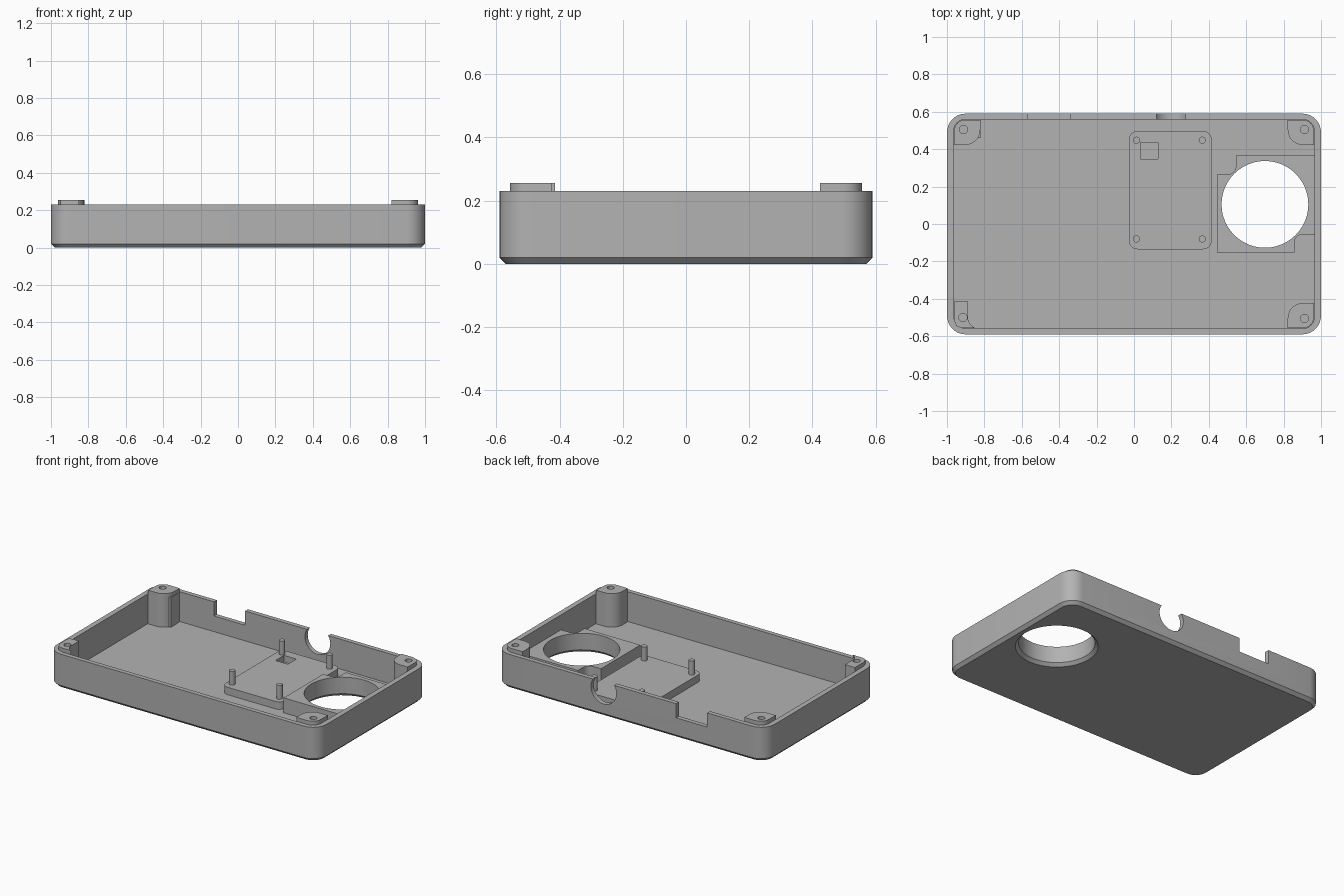
import bpy, bmesh, math
from mathutils import Vector, Matrix

if "Cube" in bpy.data.objects:
    bpy.data.objects.remove(bpy.data.objects["Cube"], do_unlink=True)

grey = bpy.data.materials.new("plain grey")
grey.use_nodes = True
grey.diffuse_color = (0.45, 0.45, 0.45, 1)
grey.node_tree.nodes["Principled BSDF"].inputs["Base Color"].default_value = grey.diffuse_color

WALL_TOP, FLOOR = 0.23, 0.03
BOARD_TOP, MOUNT_TOP, BOSS_TOP = 0.08, 0.13, 0.255


def rounded(corners, steps=8):
    """Outline with each right-angled corner (x, y, radius) rounded."""
    out = []
    for i, (x, y, r) in enumerate(corners):
        p = Vector((x, y))
        if r == 0:
            out.append(p)
            continue
        d1 = (Vector(corners[i - 1][:2]) - p).normalized()
        d2 = (Vector(corners[(i + 1) % len(corners)][:2]) - p).normalized()
        c = p + (d1 + d2) * r
        for k in range(steps + 1):
            t = k / steps * math.pi / 2
            out.append(c - (d2 * math.cos(t) + d1 * math.sin(t)) * r)
    return out


def rect(x0, y0, x1, y1, r=0):
    return rounded([(x0, y0, r), (x1, y0, r), (x1, y1, r), (x0, y1, r)])


def circle(x, y, r, n=48):
    return [Vector((x + r * math.cos(a), y + r * math.sin(a)))
            for a in (math.tau * k / n for k in range(n))]


def loft(name, rings, matrix=None):
    """Solid through a list of (outline, z) with both ends capped."""
    bm = bmesh.new()
    loops = [[bm.verts.new((p.x, p.y, z)) for p in outline] for outline, z in rings]
    for a, b in zip(loops, loops[1:]):
        for i in range(len(a)):
            j = (i + 1) % len(a)
            bm.faces.new((a[i], a[j], b[j], b[i]))
    bm.faces.new(loops[0][::-1])
    bm.faces.new(loops[-1])
    if matrix:
        bm.transform(matrix)
    bmesh.ops.recalc_face_normals(bm, faces=bm.faces)
    mesh = bpy.data.meshes.new(name)
    bm.to_mesh(mesh)
    bm.free()
    mesh.materials.append(grey)
    ob = bpy.data.objects.new(name, mesh)
    bpy.context.collection.objects.link(ob)
    return ob


def prism(name, outline, z0, z1, matrix=None):
    return loft(name, [(outline, z0), (outline, z1)], matrix)


def activate(ob):
    bpy.ops.object.select_all(action='DESELECT')
    ob.select_set(True)
    bpy.context.view_layer.objects.active = ob


def cut(ob, *cutters):
    activate(ob)
    for c in cutters:
        c.hide_render = True
        mod = ob.modifiers.new("cut", 'BOOLEAN')
        mod.operation, mod.solver, mod.object = 'DIFFERENCE', 'EXACT', c
        bpy.ops.object.modifier_apply(modifier=mod.name)


parts, cutters = [], []


def cutter(ob):
    cutters.append(ob)
    return ob


# Open tray with chamfered bottom edge
outer = rect(-1, -0.59, 1, 0.59, 0.1)
inner = rect(-0.965, -0.56, 0.965, 0.56, 0.065)
base = rect(-0.98, -0.57, 0.98, 0.57, 0.08)
tray = loft("tray", [(base, 0), (outer, 0.02), (outer, WALL_TOP), (inner, WALL_TOP), (inner, FLOOR)])
parts.append(tray)

# Fan mount: square block with two relieved corners
mount = prism("fan_mount", rounded([
    (0.445, -0.152, 0), (0.858, -0.152, 0), (0.858, -0.055, 0.045), (0.968, -0.055, 0),
    (0.968, 0.365, 0), (0.545, 0.365, 0), (0.545, 0.265, 0.045), (0.445, 0.265, 0)]),
    FLOOR, MOUNT_TOP)
parts.append(mount)

# Fan opening, flared at the underside
FAN = (0.7, 0.105)
opening = cutter(loft("fan_opening_cutter", [
    (circle(*FAN, 0.262), -0.01), (circle(*FAN, 0.232), 0.02), (circle(*FAN, 0.232), 0.3)]))
cut(mount, opening)

# Back wall cable notches
slot = cutter(prism("slot_cutter", rect(-0.57, 0.5, -0.34, 0.7), 0.135, 0.4))
port = cutter(prism("port_cutter", circle(0, 0, 0.094), -0.1, 0.1,
                    Matrix.Translation((0.198, 0.59, 0.178)) @ Matrix.Rotation(math.pi / 2, 4, 'X')))
cut(tray, opening, slot, port)

# Raised circuit board pad with a square pocket and four pins
pad = prism("board_pad", rect(-0.027, -0.135, 0.415, 0.497, 0.045), FLOOR, BOARD_TOP)
cut(pad, cutter(prism("pocket_cutter", rect(0.035, 0.347, 0.127, 0.437), 0.035, 0.2)))
parts.append(pad)
for x in (0.013, 0.365):
    for y in (-0.08, 0.448):
        parts.append(prism("board_pin", circle(x, y, 0.019, 20), BOARD_TOP - 0.01, 0.173))


# Screw bosses in the corners
def boss(name, outline, x, y):
    ob = prism(name, outline, FLOOR, BOSS_TOP)
    cut(ob, cutter(prism("screw_cutter", circle(x, y, 0.022, 24), 0.08, 0.4)))
    parts.append(ob)


for name, sx, sy in (("boss_back_left", 1, 1), ("boss_front_left", 1, -1), ("boss_back_right", -1, 1)):
    x0, x1, y0, y1 = 0.822 * sx, 0.962 * sx, 0.423 * sy, 0.557 * sy
    boss(name, rounded([(x0, y0, 0.08), (x1, y0, 0), (x1, y1, 0.06), (x0, y1, 0)]),
         0.912 * sx, 0.505 * sy)

narrow = [(-0.962, -0.415), (-0.888, -0.415), (-0.888, -0.51), (-0.875, -0.538),
          (-0.85, -0.557), (-0.92, -0.557), (-0.95, -0.545), (-0.962, -0.515)]
boss("boss_front_right", [Vector(p) for p in narrow], -0.915, -0.5)

# Small rib beside one boss
parts.append(prism("boss_rib", rect(-0.85, 0.46, -0.82, 0.535), FLOOR, WALL_TOP))

for c in cutters:
    bpy.data.objects.remove(c, do_unlink=True)
for ob in parts:
    activate(ob)
    bpy.ops.object.shade_smooth_by_angle(angle=math.radians(30))
